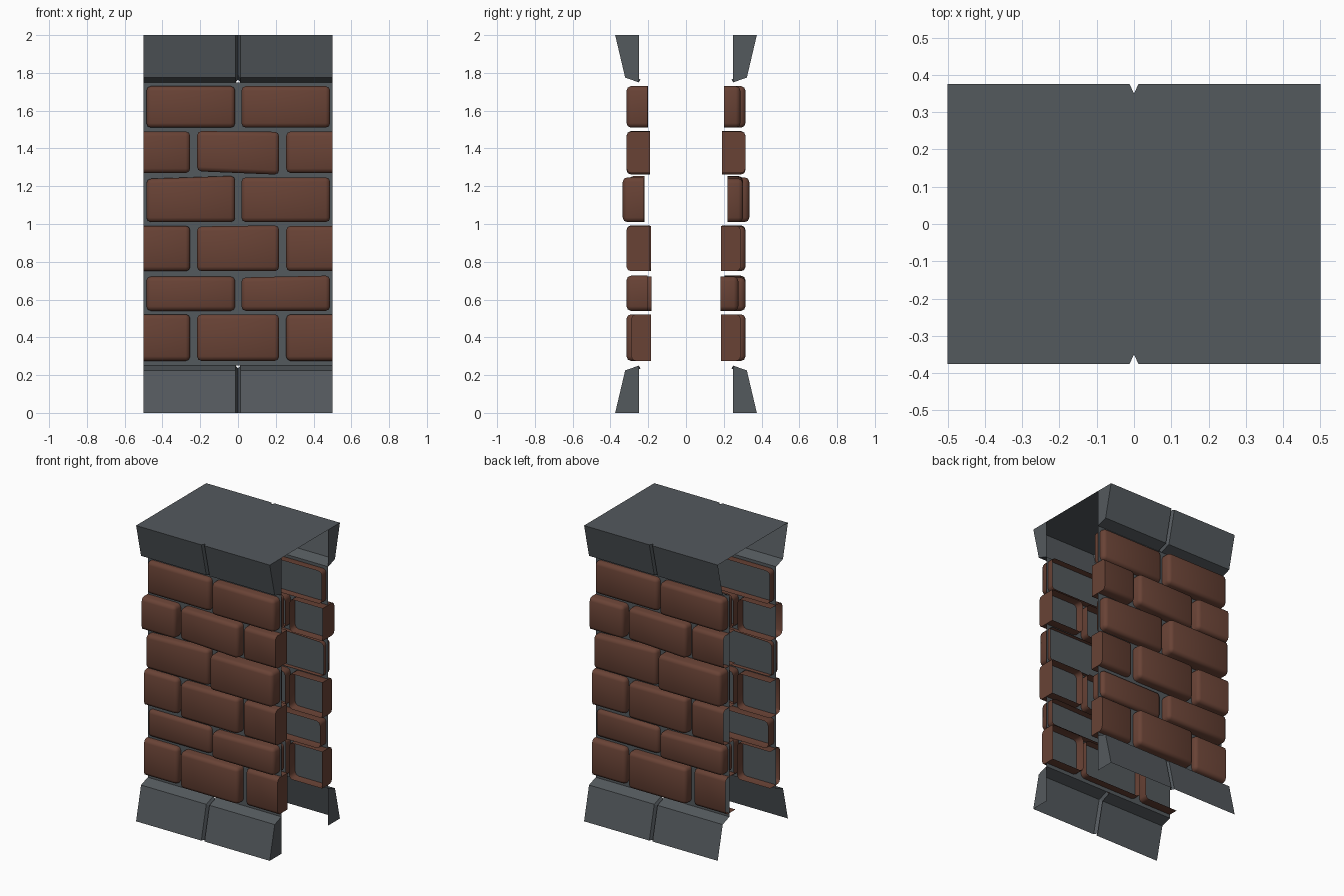
import bpy, bmesh, math
from mathutils import Vector

if "Cube" in bpy.data.objects:
    bpy.data.objects.remove(bpy.data.objects["Cube"])


def material(name, rgb):
    m = bpy.data.materials.new(name)
    m.diffuse_color = (*rgb, 1)
    m.use_nodes = True
    m.node_tree.nodes["Principled BSDF"].inputs["Base Color"].default_value = m.diffuse_color
    return m


brown = material("brick_brown", (0.14, 0.055, 0.036))
slate = material("slate_grey", (0.088, 0.1, 0.11))


def both_sides(name, parts, mat, smooth=False):
    """Make the front part and a back part turned half way round.
    parts holds one mesh each, as the wall's x = 0.5 end is capped, the other open."""
    for (side, ang), bm in zip((("front", 0), ("back", math.pi)), parts):
        me = bpy.data.meshes.new(f"{side}_{name}")
        bm.to_mesh(me)
        bm.free()
        me.materials.append(mat)
        if smooth:
            me.polygons.foreach_set("use_smooth", [True] * len(me.polygons))
            me.set_sharp_from_angle(angle=math.radians(50))
        ob = bpy.data.objects.new(f"{side}_{name}", me)
        ob.rotation_euler.z = ang
        bpy.context.collection.objects.link(ob)


# Bricks: bevelled boxes with open backs, cut flat at the wall ends
def brick(x0, x1, z0, z1, y0, y1, tilt_top, tilt_low, cap):
    bm = bmesh.new()
    bmesh.ops.create_cube(bm, size=1)
    for v in bm.verts:
        right, top = v.co.x > 0, v.co.z > 0
        tilt = (tilt_top if top else tilt_low) * (1 if right else -1)
        v.co = Vector((x1 if right else x0,
                       y1 if v.co.y > 0 else y0,
                       (z1 if top else z0) + tilt))
    edges = [e for e in bm.edges if any(v.co.y < y1 - 1e-4 for v in e.verts)]
    bmesh.ops.bevel(bm, geom=edges, offset=0.024, segments=2, profile=0.5,
                    affect='EDGES')
    for s in (-1, 1):
        if max(s * x0, s * x1) > 0.5:
            cut = bmesh.ops.bisect_plane(
                bm, geom=bm.verts[:] + bm.edges[:] + bm.faces[:],
                plane_co=(s * 0.5, 0, 0), plane_no=(s, 0, 0), clear_outer=True)
            rim = [e for e in cut["geom_cut"] if isinstance(e, bmesh.types.BMEdge)]
            if s == cap:
                bmesh.ops.contextual_create(bm, geom=rim)
    bmesh.ops.recalc_face_normals(bm, faces=bm.faces)
    backs = [f for f in bm.faces if all(v.co.y > y1 - 1e-4 for v in f.verts)]
    bmesh.ops.delete(bm, geom=backs, context='FACES')
    return bm


whole = [(-0.485, -0.015), (0.018, 0.488)]
split = [(-0.6, -0.253), (-0.217, 0.218), (0.255, 0.6)]
flush, sunk = (-0.315, -0.19), (-0.29, -0.185)
# z low, z high, x spans, (y front, y back) by brick, tilts by brick (top, low)
rows = [
    (0.275, 0.522, split, [sunk, (-0.315, -0.2), sunk], {}),
    (0.54, 0.722, whole, [(-0.277, -0.182), (-0.315, -0.205)], {1: (0.005, 0)}),
    (0.75, 0.99, split, [sunk, flush, flush], {1: (0.003, 0)}),
    (1.01, 1.247, whole, [(-0.302, -0.22), (-0.335, -0.225)], {0: (0.008, 0)}),
    (1.27, 1.49, split, [flush, flush, flush], {1: (-0.002, -0.009)}),
    (1.51, 1.73, whole, [(-0.288, -0.2), (-0.315, -0.205)], {}),
]
for r, (z0, z1, spans, depths, tilts) in enumerate(rows, 1):
    for i, (x0, x1) in enumerate(spans):
        parts = [brick(x0, x1, z0, z1, *depths[i], *tilts.get(i, (0, 0)), cap)
                 for cap in (1, -1)]
        both_sides(f"brick_row{r}_{i + 1}", parts, brown, smooth=True)


# Mortar sheet behind the bricks
def mortar():
    bm = bmesh.new()
    bm.faces.new([bm.verts.new((x, -0.25, z)) for x, z in
                  ((-0.5, 0.25), (0.5, 0.25), (0.5, 1.75), (-0.5, 1.75))])
    return bm


both_sides("mortar", [mortar(), mortar()], slate)

# Stone courses: sloped profile with a V groove in the middle, capped at one end
outer = [(-0.375, 0), (-0.322, 0.225), (-0.25, 0.25)]
groove = [(-0.35, 0), (-0.302, 0.21), (-0.24, 0.235)]


def stone_course(flip, cap):
    bm = bmesh.new()
    h = (lambda z: 2 - z) if flip else (lambda z: z)
    cols = [[bm.verts.new((x, y, h(z))) for y, z in prof]
            for x, prof in ((-0.5, outer), (-0.012, outer), (0, groove),
                            (0.012, outer), (0.5, outer))]
    for a, b in zip(cols, cols[1:]):
        for k in range(2):
            bm.faces.new((a[k], b[k], b[k + 1], a[k + 1]))
    end = cols[-1] if cap > 0 else cols[0]
    bm.faces.new(end + [bm.verts.new((cap * 0.5, -0.25, h(0)))])
    bmesh.ops.recalc_face_normals(bm, faces=bm.faces)
    bm.faces.ensure_lookup_table()
    if bm.faces[0].normal.y > 0:      # sloped face looks outwards
        bmesh.ops.reverse_faces(bm, faces=bm.faces)
    return bm


both_sides("base_course", [stone_course(False, c) for c in (1, -1)], slate)
both_sides("coping_course", [stone_course(True, c) for c in (1, -1)], slate)

# Flat top with the groove notches
half = [(-0.5, -0.375), (-0.012, -0.375), (0, -0.35), (0.012, -0.375), (0.5, -0.375)]
pts = half + [(-x, -y) for x, y in half]
me = bpy.data.meshes.new("top_slab")
me.from_pydata([(x, y, 2) for x, y in pts], [], [list(range(len(pts)))])
me.materials.append(slate)
bpy.context.collection.objects.link(bpy.data.objects.new("top_slab", me))
